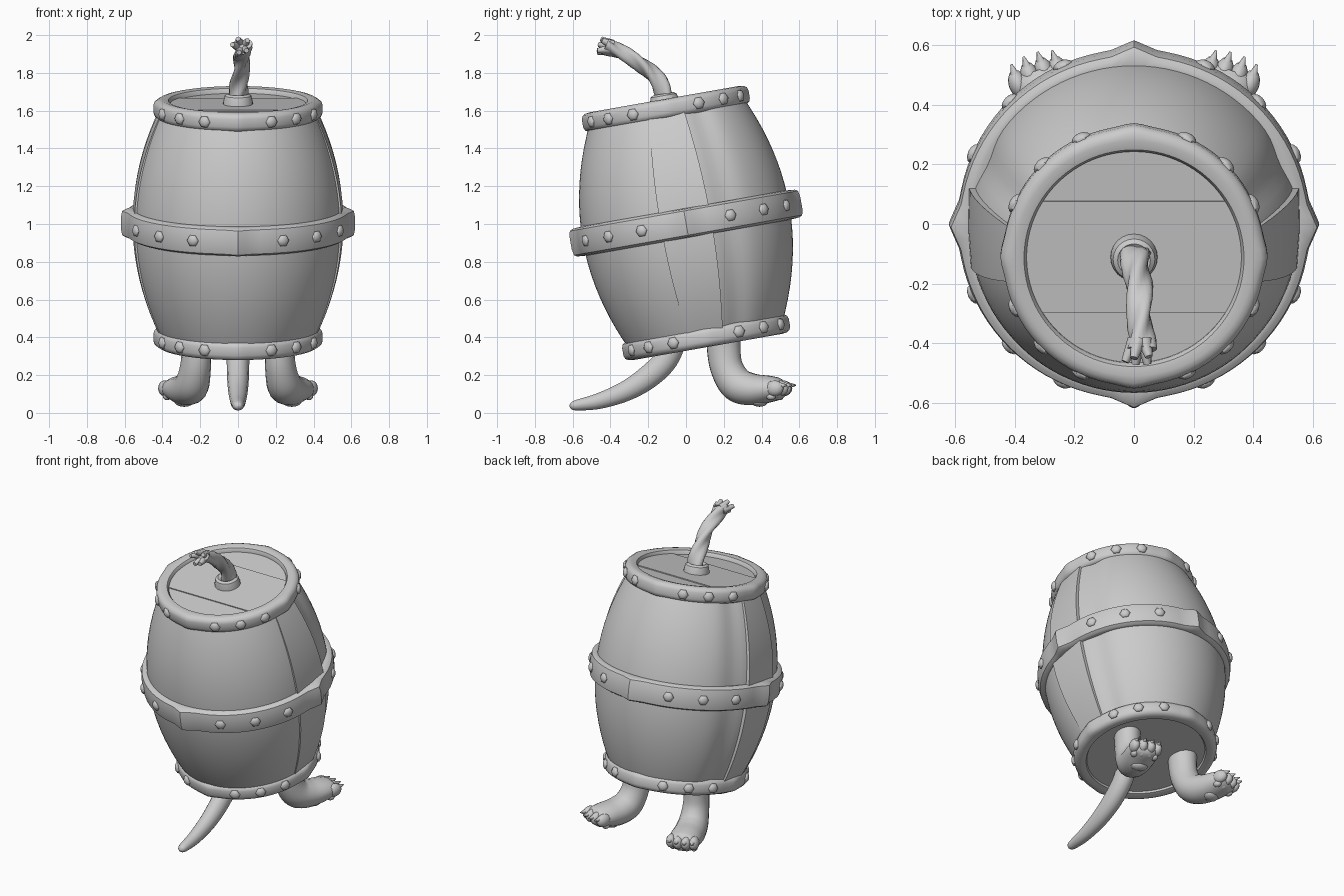
import bpy, bmesh
from math import sin, cos, pi, radians, asin, exp
from mathutils import Vector, Matrix

cube = bpy.data.objects.get("Cube")
if cube:
    bpy.data.objects.remove(cube)

grey = bpy.data.materials.new("plain grey")
grey.use_nodes = True
COLOUR = (0.6, 0.6, 0.6, 1)
grey.diffuse_color = COLOUR
grey.node_tree.nodes["Principled BSDF"].inputs["Base Color"].default_value = COLOUR

# The barrel leans toward the front
LEAN = Matrix.Translation((0, 0, 1.005)) @ Matrix.Rotation(radians(10), 4, 'X')
HALF = 0.61


def finish(name, bm, matrix=Matrix(), angle=40):
    bmesh.ops.recalc_face_normals(bm, faces=bm.faces)
    mesh = bpy.data.meshes.new(name)
    bm.to_mesh(mesh)
    bm.free()
    mesh.materials.append(grey)
    mesh.shade_smooth()
    mesh.set_sharp_from_angle(angle=radians(angle))
    obj = bpy.data.objects.new(name, mesh)
    obj.matrix_world = matrix
    bpy.context.collection.objects.link(obj)


def skin(bm, rings, loop=False):
    """Bridge rings of points with quads, capping open ends."""
    vs = [[bm.verts.new(p) for p in ring] for ring in rings]
    pairs = list(zip(vs, vs[1:])) + ([(vs[-1], vs[0])] if loop else [])
    for a, b in pairs:
        for i in range(len(a)):
            j = (i + 1) % len(a)
            bm.faces.new((a[i], a[j], b[j], b[i]))
    if not loop:
        bm.faces.new(vs[0])
        bm.faces.new(vs[-1])


def lathe(name, profile, loop=False, segs=96, extra=lambda r, a: 0):
    """Turn a profile; extra(radius, angle) adds bumps or hollows."""
    bm = bmesh.new()
    rings = []
    for r, z in profile:
        ring = []
        for i in range(segs):
            a = 2 * pi * i / segs
            k = r + extra(r, a)
            ring.append((k * cos(a), k * sin(a), z))
        rings.append(ring)
    skin(bm, rings, loop)
    finish(name, bm, LEAN)


def smooth_path(keys, steps):
    """Catmull-Rom samples through key vectors."""
    k = [Vector(p) for p in keys]
    k = [2 * k[0] - k[1]] + k + [2 * k[-1] - k[-2]]
    out = []
    for i in range(1, len(k) - 2):
        a, b, c, d = k[i - 1:i + 3]
        for s in range(steps):
            t = s / steps
            out.append(0.5 * (2 * b + (c - a) * t + (2 * a - 5 * b + 4 * c - d) * t * t
                              + (3 * b - a - 3 * c + d) * t ** 3))
    return out + [k[-2]]


def tube(bm, keys, steps=5, segs=14, lobes=0, twist=0):
    """Tube through (y, z, half width, half depth) keys, bending in the YZ plane."""
    path = smooth_path(keys, steps)
    rings = []
    for n, p in enumerate(path):
        q, r = path[max(n - 1, 0)], path[min(n + 1, len(path) - 1)]
        tan = Vector((0, r[0] - q[0], r[1] - q[1])).normalized()
        up = Vector((1, 0, 0)).cross(tan)
        ring = []
        for i in range(segs):
            a = 2 * pi * i / segs
            k = 1 + (0.2 * cos(lobes * a + twist * n) if lobes else 0)
            ring.append(Vector((p[2] * k * cos(a), p[0], p[1])) + up * p[3] * k * sin(a))
        rings.append(ring)
    skin(bm, rings)


def ball(bm, centre, size, rot=Matrix(), u=12, v=8):
    m = Matrix.Translation(centre) @ rot @ Matrix.Diagonal((*size, 1))
    bmesh.ops.create_uvsphere(bm, u_segments=u, v_segments=v, radius=1, matrix=m)


def spike(bm, start, end, radius, blunt):
    a, b = Vector(start), Vector(end)
    m = Matrix.Translation((a + b) / 2) @ (b - a).to_track_quat('Z', 'Y').to_matrix().to_4x4()
    bmesh.ops.create_cone(bm, cap_ends=True, segments=8, radius1=radius,
                          radius2=radius * blunt, depth=(b - a).length, matrix=m)


def bulge(z):
    return 0.41 + 0.145 * (1 - (z / HALF) ** 2)


# Barrel body, with a shallow hollow behind each side stave
def hollow(r, a):
    back = min(abs(a - radians(24)), abs(a - radians(156)))
    return -0.018 * exp(-(back / radians(8)) ** 2)


levels = [HALF * (i / 10 - 1) for i in range(21)]
lathe("barrel_body", [(0.385, -0.648)] + [(bulge(z), z) for z in levels], extra=hollow)

# Flat raised stave on each side
for side, name in ((1, "left_stave"), (-1, "right_stave")):
    bm = bmesh.new()
    rings = []
    for z in levels:
        w, x = 0.135 - 0.045 * (z / HALF) ** 2, bulge(z)
        rings.append([(side * (x + d), y, z) for d, y in
                      ((-0.06, -w), (-0.006, -w), (0.003, 0), (0, w), (-0.06, w))])
    skin(bm, rings)
    finish(name, bm, LEAN)


# Rounded bands with four swollen joints, and their rivets
def band(name, inner, outer, half, z, lump):
    b, mid = 0.022, (inner + outer) / 2

    def joint(r, a):
        off = abs((a + pi / 4) % (pi / 2) - pi / 4)
        return lump * exp(-(off * outer / 0.045) ** 2) if r > mid else 0

    lathe(name, [(inner, z - half + b), (inner + b * 0.4, z - half + b * 0.3), (mid, z - half),
                 (outer - b, z - half + 0.004), (outer - b * 0.3, z - half + b * 0.6),
                 (outer, z - half * 0.4), (outer, z + half * 0.4),
                 (outer - b * 0.3, z + half - b * 0.6), (outer - b, z + half - 0.004),
                 (mid, z + half), (inner + b * 0.4, z + half - b * 0.3), (inner, z + half - b)],
          True, extra=joint)
    bm = bmesh.new()
    for quarter in range(4):
        for deg in (24, 45, 66):
            a = radians(deg + 90 * quarter)
            rot = Matrix.Rotation(a, 4, 'Z') @ Matrix.Rotation(pi / 2, 4, 'Y')
            ball(bm, ((outer - 0.002) * cos(a), (outer - 0.002) * sin(a), z),
                 (0.034, 0.034, 0.02), rot, 6, 6)
    finish(name + "_rivets", bm, LEAN, 50)


band("top_band", 0.36, 0.438, 0.052, 0.614, 0.01)
band("middle_band", 0.515, 0.59, 0.078, 0, 0.03)
band("bottom_band", 0.36, 0.438, 0.052, -0.614, 0.01)

# Lid made of three planks
R = 0.385
for name, y0, y1, top in (("front_plank", -R, -0.19, 0.634), ("middle_plank", -0.19, 0.19, 0.640),
                          ("back_plank", 0.19, R, 0.634)):
    a0, a1 = asin(y0 / R), asin(y1 / R)
    arc = [a0 + (a1 - a0) * i / 12 for i in range(13)]
    right = [(R * cos(a), R * sin(a)) for a in arc]
    outline = right + [(-x, y) for x, y in reversed(right)]
    bm = bmesh.new()
    skin(bm, [[(x, y, z) for x, y in outline] for z in (0.6, top)])
    bmesh.ops.remove_doubles(bm, verts=bm.verts, dist=0.0001)
    finish(name, bm, LEAN, 30)

# Collar and twisted fuse
lathe("fuse_collar", [(0.08, 0.62), (0.078, 0.655), (0.07, 0.685), (0.055, 0.695), (0.04, 0.685)],
      segs=24)
bm = bmesh.new()
tube(bm, [(-0.1, 1.64, .048, .046), (-0.13, 1.73, .046, .044), (-0.19, 1.805, .042, .04),
          (-0.265, 1.865, .04, .038), (-0.35, 1.91, .04, .038), (-0.425, 1.943, .046, .042)],
     steps=7, segs=18, lobes=3, twist=0.4)
for v in bm.verts:
    v.co.x += 0.025 * (v.co.z - 1.64) / 0.3
# Frayed strands
for x, y, z in ((0.0, -0.45, 1.98), (-0.03, -0.462, 1.95), (0.05, -0.445, 1.972),
                (0.045, -0.47, 1.918), (0.005, -0.47, 1.908)):
    spike(bm, (0.025 + (x - 0.025) * 0.4, -0.39, 1.935 + (z - 1.94) * 0.4), (x, y, z), 0.026, 0.5)
finish("fuse", bm, angle=60)

# Tail
bm = bmesh.new()
tube(bm, [(-0.05, 0.42, .062, .068), (-0.105, 0.285, .06, .066), (-0.2, 0.19, .058, .064),
          (-0.32, 0.115, .052, .055), (-0.46, 0.063, .042, .043), (-0.57, 0.042, .032, .03),
          (-0.605, 0.037, .022, .02), (-0.617, 0.036, .004, .004)])
finish("tail", bm, angle=60)

# Legs with clawed, padded feet
for side, name in ((1, "left"), (-1, "right")):
    place = Matrix.Translation((side * 0.22, 0.2, 0)) @ Matrix.Rotation(radians(-19 * side), 4, 'Z')
    bm = bmesh.new()
    tube(bm, [(0, 0.47, .085, .092), (0, 0.33, .078, .09), (0.02, 0.23, .082, .088),
              (0.075, 0.15, .092, .092), (0.16, 0.124, .098, .085), (0.25, 0.126, .1, .072),
              (0.31, 0.128, .09, .058), (0.335, 0.13, .07, .038)], segs=18)
    for x in (-0.072, -0.025, 0.025, 0.072):
        front = 0.322 - 2.5 * x * x
        ball(bm, (x, front, 0.13), (0.032, 0.05, 0.042))
        spike(bm, (x, front + 0.025, 0.145), (x, front + 0.07, 0.147), 0.018, 0.2)
    finish(name + "_leg", bm, place, 60)
    bm = bmesh.new()
    ball(bm, (0, 0.2, 0.062), (0.055, 0.045, 0.03))
    for x in (-0.066, -0.023, 0.023, 0.066):
        ball(bm, (x, 0.3 - 3 * x * x, 0.087), (0.021, 0.027, 0.02))
    finish(name + "_foot_pads", bm, place, 60)
